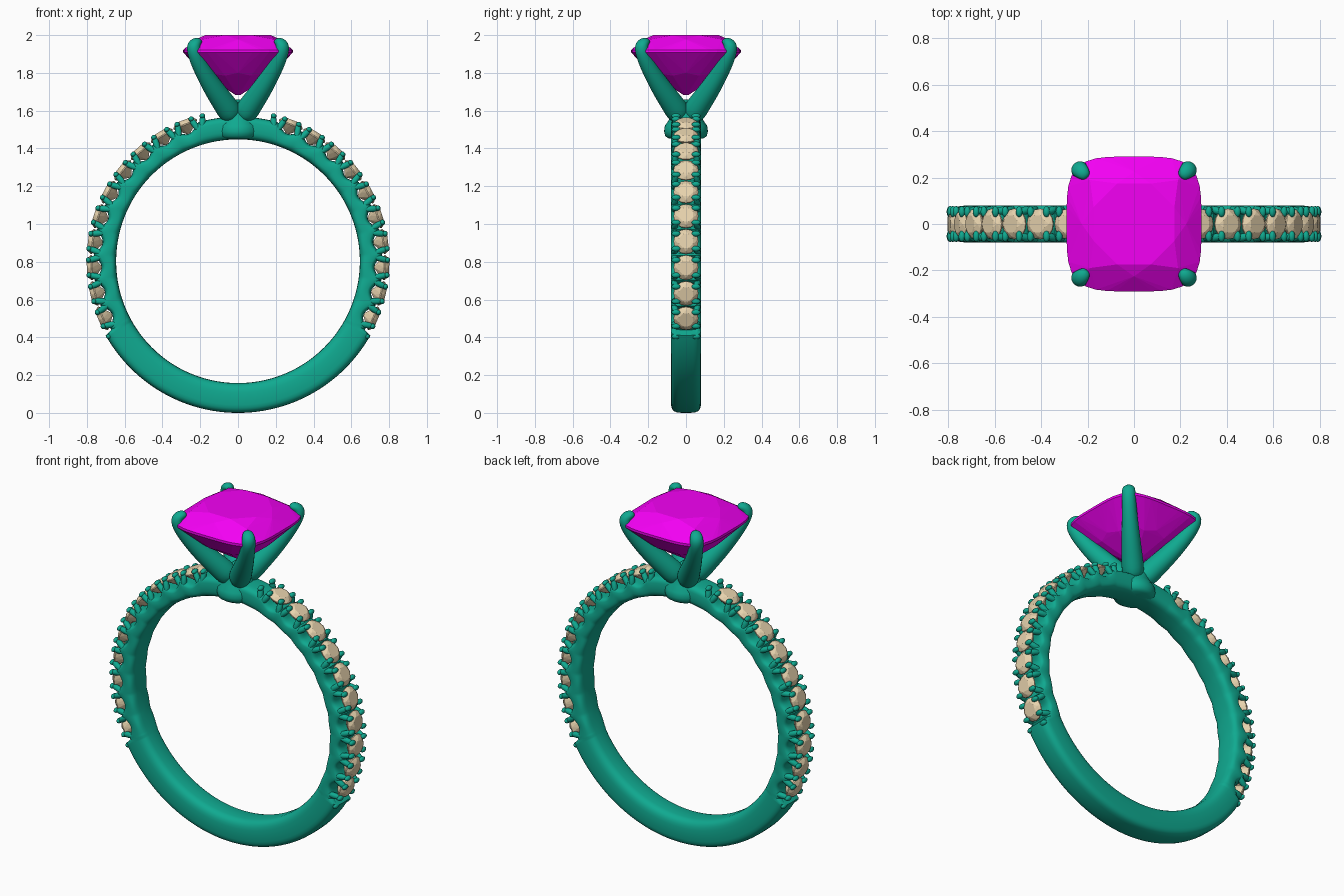
import bpy, bmesh, math
from mathutils import Vector, Matrix

if "Cube" in bpy.data.objects:
    bpy.data.objects.remove(bpy.data.objects["Cube"])

CZ = 0.803                      # ring centre height
STEP, FIRST, COUNT = 10.2, -22.9, 10   # side stones, degrees above horizontal


def material(name, rgb):
    m = bpy.data.materials.new(name)
    m.diffuse_color = (*rgb, 1)
    m.use_nodes = True
    m.node_tree.nodes["Principled BSDF"].inputs["Base Color"].default_value = m.diffuse_color
    return m


METAL = material("teal_metal", (0.005, 0.40, 0.28))
PINK = material("magenta_gem", (0.90, 0.0, 0.90))
CREAM = material("cream_gem", (0.80, 0.65, 0.42))


def finish(bm, name, mat, smooth=None, subsurf=0):
    bmesh.ops.recalc_face_normals(bm, faces=bm.faces)
    me = bpy.data.meshes.new(name)
    bm.to_mesh(me)
    bm.free()
    me.materials.append(mat)
    ob = bpy.data.objects.new(name, me)
    bpy.context.collection.objects.link(ob)
    if subsurf:
        mod = ob.modifiers.new("subsurf", 'SUBSURF')
        mod.levels = mod.render_levels = subsurf
    if smooth:
        bpy.ops.object.select_all(action='DESELECT')
        ob.select_set(True)
        bpy.context.view_layer.objects.active = ob
        bpy.ops.object.shade_smooth_by_angle(angle=math.radians(smooth))
    return ob


def loft(bm, rings, closed=False):
    rows = [[bm.verts.new(p) for p in r] for r in rings]
    pairs = list(zip(rows, rows[1:])) + ([(rows[-1], rows[0])] if closed else [])
    for a, b in pairs:
        for i in range(len(a)):
            j = (i + 1) % len(a)
            bm.faces.new((a[i], a[j], b[j], b[i]))
    if not closed:
        bm.faces.new(rows[0])
        bm.faces.new(rows[-1])


def gem(bm, levels, power, matrix):
    """Faceted stone: hull of superellipse rings (radius, z, sides, phase)."""
    verts = []
    for r, z, n, phase in levels:
        for i in range(n):
            a = 2 * math.pi * (i + phase) / n
            c, s = math.cos(a), math.sin(a)
            k = r / (abs(c) ** power + abs(s) ** power) ** (1 / power)
            verts.append(bm.verts.new(matrix @ Vector((k * c, k * s, z))))
    res = bmesh.ops.convex_hull(bm, input=verts)
    loose = [v for v in verts if v.is_valid and not v.link_faces]
    bmesh.ops.delete(bm, geom=loose, context='VERTS')


def frame(side, deg, r):
    """Local frame on the band: z outwards, y across the band."""
    a = math.radians(deg)
    out = Vector((side * math.cos(a), 0, math.sin(a)))
    y = Vector((0, 1, 0))
    m = Matrix((y.cross(out), y, out)).transposed().to_4x4()
    m.translation = out * r + Vector((0, 0, CZ))
    return m


# Band: rounded section, scalloped under the side stones
def outer_radius(deg):
    t = (deg - FIRST) / STEP
    if t < -0.6:
        return 0.803
    if t > COUNT - 0.5:
        return 0.765
    return 0.768 - 0.045 * abs(math.cos(math.pi * t))


bm = bmesh.new()
rings = []
for i in range(480):
    a = 2 * math.pi * i / 480
    lift = math.degrees(math.asin(max(-1, min(1, math.sin(a)))))
    ro, ri = outer_radius(lift), 0.645
    ring = []
    for j in range(28):
        b = 2 * math.pi * j / 28
        c, s = math.cos(b), math.sin(b)
        e = 0.5 if c > 0 else 0.7          # rounder inside
        r = (ro + ri) / 2 + (ro - ri) / 2 * math.copysign(abs(c) ** e, c)
        y = 0.08 * math.copysign(abs(s) ** 0.5, s)
        ring.append((r * math.cos(a), y, CZ + r * math.sin(a)))
    rings.append(ring)
loft(bm, rings, closed=True)
finish(bm, "band", METAL, 40)

# Side stones
bm = bmesh.new()
levels = [(0.040, 0.022, 8, 0.5), (0.054, 0.014, 8, 0), (0.066, 0.0, 16, 0),
          (0.066, -0.006, 16, 0), (0.035, -0.035, 8, 0.5), (0.008, -0.055, 8, 0)]
for side in (-1, 1):
    for i in range(COUNT):
        gem(bm, levels, 2, frame(side, FIRST + STEP * i, 0.779))
finish(bm, "side_stones", CREAM)

# Split claws between the side stones
bm = bmesh.new()
for side in (-1, 1):
    for i in range(COUNT + 1):
        mid = FIRST + STEP * (i - 0.5)
        for sy in (-1, 1):
            for lean in (-1, 1):
                p = frame(side, mid + lean * 0.5, 0.715) @ Vector((0, sy * 0.067, 0))
                q = frame(side, mid + lean * 2.5, 0.800) @ Vector((0, sy * 0.050, 0))
                rot = (q - p).to_track_quat('Z', 'Y').to_matrix().to_4x4()
                size = Matrix.Diagonal((0.017, 0.017, (q - p).length * 0.55, 1))
                bmesh.ops.create_uvsphere(bm, u_segments=12, v_segments=8, radius=1,
                                          matrix=Matrix.Translation((p + q) / 2) @ rot @ size)
                # bead folded inwards over the stone edge
                e = frame(side, mid + lean * 2.2, 0.792) @ Vector((0, sy * 0.053, 0))
                turn = frame(side, mid, 0).to_3x3().to_4x4()
                bmesh.ops.create_uvsphere(bm, u_segments=12, v_segments=8, radius=1,
                                          matrix=Matrix.Translation(e) @ turn
                                          @ Matrix.Diagonal((0.015, 0.024, 0.014, 1)))
finish(bm, "side_claws", METAL, 60)

# Round collar where the head meets the band
bm = bmesh.new()
profile = [(0.02, 1.449), (0.09, 1.452), (0.110, 1.465), (0.116, 1.49), (0.112, 1.52),
           (0.092, 1.548), (0.085, 1.58), (0.07, 1.62), (0.02, 1.66)]
loft(bm, [[(r * math.cos(2 * math.pi * i / 40), r * math.sin(2 * math.pi * i / 40), z)
           for i in range(40)] for r, z in profile])
finish(bm, "collar", METAL, 50)

# Four tapering prongs on the diagonals: (distance, z, depth, width)
path = [(0.03, 1.56, 0.075, 0.070), (0.10, 1.635, 0.068, 0.066), (0.19, 1.725, 0.060, 0.056),
        (0.272, 1.82, 0.048, 0.047), (0.328, 1.905, 0.043, 0.042),
        (0.337, 1.945, 0.040, 0.040), (0.312, 1.966, 0.030, 0.036), (0.282, 1.968, 0.014, 0.020)]
for k, name in enumerate(("back_right", "back_left", "front_left", "front_right")):
    rot = Matrix.Rotation(math.radians(45 + 90 * k), 4, 'Z')
    rings = []
    for i, (d, z, dep, wid) in enumerate(path):
        a, b = path[max(i - 1, 0)], path[min(i + 1, len(path) - 1)]
        t = Vector((b[0] - a[0], 0, b[1] - a[1])).normalized()
        n = Vector((t.z, 0, -t.x))
        rings.append([rot @ (Vector((d, 0, z)) + n * dep * math.cos(j * math.pi / 4)
                             + Vector((0, wid * math.sin(j * math.pi / 4), 0)))
                      for j in range(8)])
    bm = bmesh.new()
    loft(bm, rings)
    finish(bm, "prong_" + name, METAL, 80, subsurf=2)

# Cushion-cut centre stone
bm = bmesh.new()
gem(bm, [(0.175, 2.0, 8, 0.5), (0.225, 1.977, 8, 0), (0.29, 1.922, 48, 0),
         (0.29, 1.908, 48, 0), (0.17, 1.785, 8, 0.5), (0.19, 1.80, 8, 0),
         (0.012, 1.682, 8, 0)], 4, Matrix.Identity(4))
finish(bm, "centre_stone", PINK)
